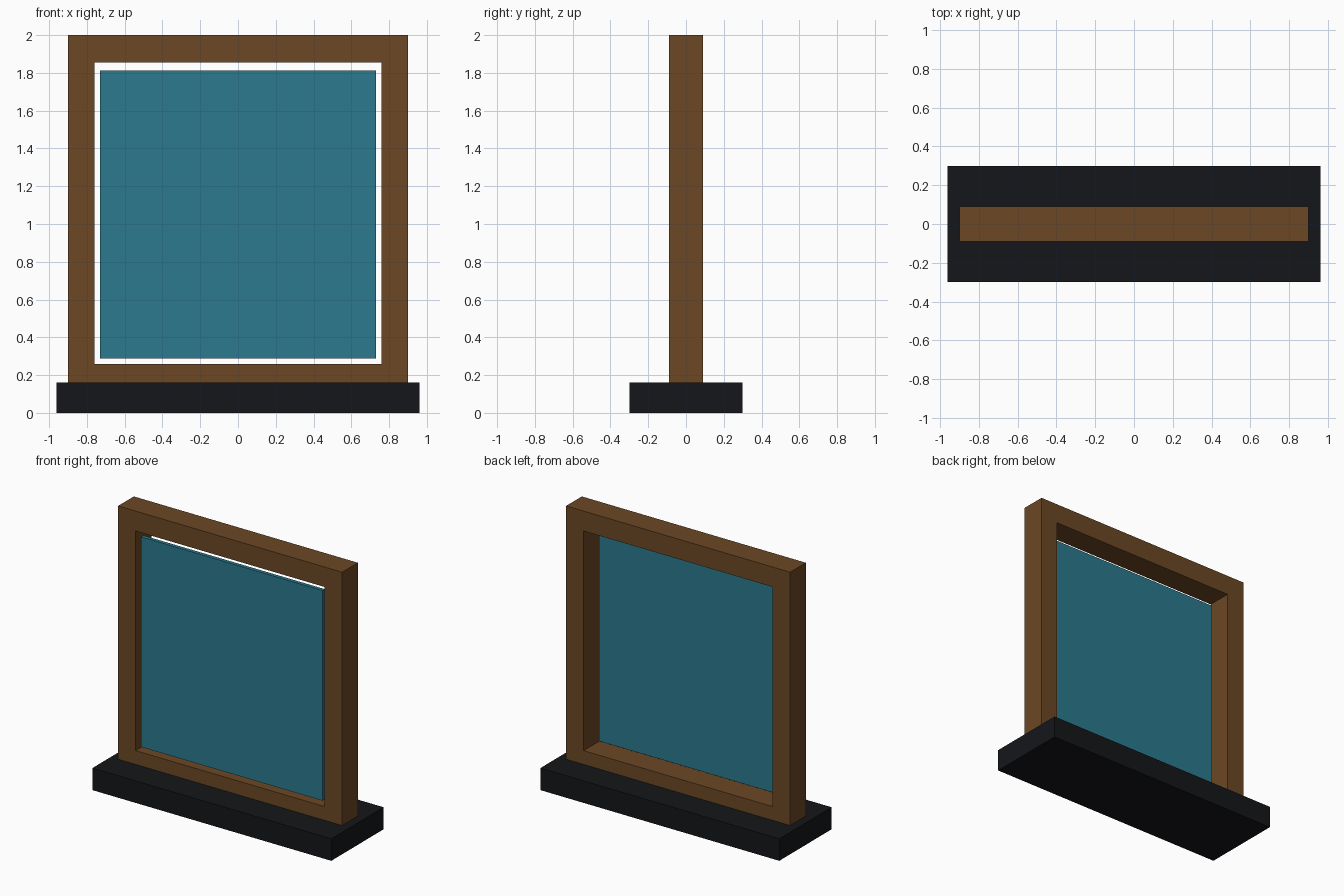
import bpy
import bmesh

if "Cube" in bpy.data.objects:
    bpy.data.objects.remove(bpy.data.objects["Cube"])


def material(name, rgb):
    mat = bpy.data.materials.new(name)
    mat.diffuse_color = (*rgb, 1.0)
    mat.use_nodes = True
    mat.node_tree.nodes["Principled BSDF"].inputs["Base Color"].default_value = mat.diffuse_color
    return mat


def make_object(name, bm, mat):
    bmesh.ops.recalc_face_normals(bm, faces=bm.faces)
    mesh = bpy.data.meshes.new(name)
    bm.to_mesh(mesh)
    bm.free()
    mesh.materials.append(mat)
    obj = bpy.data.objects.new(name, mesh)
    bpy.context.collection.objects.link(obj)
    return obj


def box(name, half_x, y0, y1, z0, z1, mat):
    bm = bmesh.new()
    bmesh.ops.create_cube(bm, size=1.0)
    for v in bm.verts:
        v.co.x *= 2 * half_x
        v.co.y = y0 if v.co.y < 0 else y1
        v.co.z = z0 if v.co.z < 0 else z1
    return make_object(name, bm, mat)


def ring(name, outer, inner, half_y, mat):
    """Rectangular frame; outer and inner are (half_x, z0, z1)."""
    bm = bmesh.new()

    def loop(half_x, z0, z1):
        pts = [(-half_x, z0), (half_x, z0), (half_x, z1), (-half_x, z1)]
        return [bm.verts.new((x, -half_y, z)) for x, z in pts]

    a, b = loop(*outer), loop(*inner)
    faces = []
    for i in range(4):
        j = (i + 1) % 4
        faces.append(bm.faces.new((a[i], a[j], b[j], b[i])))
    ext = bmesh.ops.extrude_face_region(bm, geom=faces, use_keep_orig=True)
    moved = [g for g in ext["geom"] if isinstance(g, bmesh.types.BMVert)]
    bmesh.ops.translate(bm, verts=moved, vec=(0, 2 * half_y, 0))
    return make_object(name, bm, mat)


wood = material("brown_wood", (0.15, 0.065, 0.018))
teal = material("teal_panel", (0.024, 0.195, 0.27))
black = material("dark_base", (0.007, 0.008, 0.010))

# Plinth
box("base", 0.96, -0.30, 0.30, 0.0, 0.16, black)

# Wooden surround, let slightly into the plinth
ring("frame", (0.90, 0.12, 2.0), (0.76, 0.26, 1.855), 0.09, wood)

# Thin pane set near the front of the opening
box("panel", 0.73, -0.07, -0.043, 0.287, 1.813, teal)
